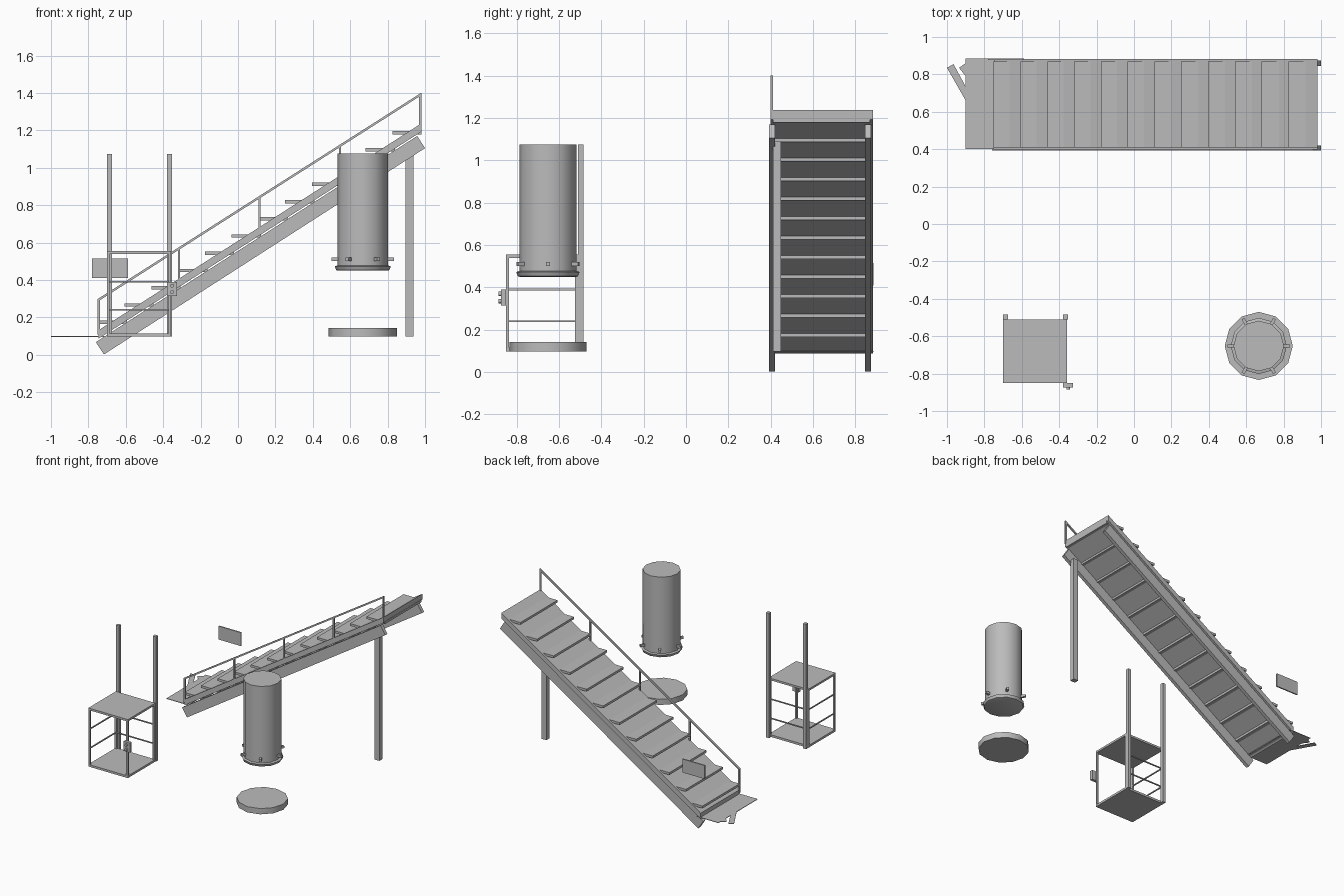
import bpy, bmesh, math
from mathutils import Matrix

if "Cube" in bpy.data.objects:
    bpy.data.objects.remove(bpy.data.objects["Cube"])

grey = bpy.data.materials.new("plain grey")
grey.diffuse_color = (0.5, 0.5, 0.5, 1)
grey.use_nodes = True
grey.node_tree.nodes["Principled BSDF"].inputs["Base Color"].default_value = grey.diffuse_color


def finish(name, bm, smooth=False):
    bmesh.ops.recalc_face_normals(bm, faces=bm.faces)
    me = bpy.data.meshes.new(name)
    bm.to_mesh(me)
    bm.free()
    me.materials.append(grey)
    ob = bpy.data.objects.new(name, me)
    bpy.context.collection.objects.link(ob)
    if smooth:
        bpy.ops.object.select_all(action='DESELECT')
        ob.select_set(True)
        bpy.context.view_layer.objects.active = ob
        bpy.ops.object.shade_smooth_by_angle(angle=math.radians(35))
    return ob


def box(name, x0, x1, y0, y1, z0, z1):
    bm = bmesh.new()
    bmesh.ops.create_cube(bm, size=1)
    for v in bm.verts:
        v.co = ((x0, x1)[v.co.x > 0], (y0, y1)[v.co.y > 0], (z0, z1)[v.co.z > 0])
    return finish(name, bm)


def extrude(name, pts, axis, a, b):
    """Extrude an outline along y (outline in x,z) or z (outline in x,y)."""
    bm = bmesh.new()
    place = (lambda p: (p[0], a, p[1])) if axis == 'y' else (lambda p: (p[0], p[1], a))
    f = bm.faces.new([bm.verts.new(place(p)) for p in pts])
    r = bmesh.ops.extrude_face_region(bm, geom=[f])
    vec = (0, b - a, 0) if axis == 'y' else (0, 0, b - a)
    bmesh.ops.translate(bm, vec=vec,
                        verts=[v for v in r['geom'] if isinstance(v, bmesh.types.BMVert)])
    return finish(name, bm)


def lathe(name, x, y, rings, n=12):
    """Stack of (radius, z) rings closed by flat caps."""
    bm = bmesh.new()
    loops = [[bm.verts.new((x + r * math.cos(i * math.tau / n),
                            y + r * math.sin(i * math.tau / n), z)) for i in range(n)]
             for r, z in rings]
    for lo, hi in zip(loops, loops[1:]):
        for i in range(n):
            j = (i + 1) % n
            bm.faces.new((lo[i], lo[j], hi[j], hi[i]))
    bm.faces.new(loops[0])
    bm.faces.new(loops[-1])
    return finish(name, bm, True)


# ---- staircase ----
SLOPE = 0.641
for side, y in (("front", 0.393), ("back", 0.846)):
    extrude(side + "_stringer",
            [(-0.717, 0.002), (1.0, 1.105), (0.958, 1.17), (-0.76, 0.068)], 'y', y, y + 0.027)
extrude("sloped_deck", [(-0.745, 0.087), (0.98, 1.193), (0.98, 1.237), (-0.745, 0.132)],
        'y', 0.4, 0.883)
for i in range(12):
    x, z = -0.75 + i * 0.1432, 0.165 + i * 0.0922
    box("tread_%d" % (i + 1), x, x + 0.157, 0.41, 0.868, z, z + 0.018)
box("support_pole", 0.895, 0.937, 0.41, 0.448, 0.098, 1.09)

# railing with five posts
extrude("handrail", [(-0.751, 0.284), (0.981, 1.388), (0.981, 1.402), (-0.751, 0.298)],
        'y', 0.399, 0.411)
for i in range(5):
    x = -0.745 + 0.43 * i
    rise = SLOPE * (x + 0.745)
    box("rail_post_%d" % (i + 1), x - 0.006, x + 0.006, 0.399, 0.411,
        0.11 + rise, 0.29 + rise)

# broken landing plate at the foot
extrude("landing_plate",
        [(-0.71, 0.4), (-0.9, 0.4), (-0.9, 0.66), (-1.0, 0.835), (-0.965, 0.855),
         (-0.9, 0.735), (-0.9, 0.79), (-0.935, 0.835), (-0.9, 0.86), (-0.9, 0.885),
         (-0.71, 0.885)], 'z', 0.096, 0.1)
box("sign_panel", -0.78, -0.588, 0.876, 0.886, 0.41, 0.515)

# ---- lift cage ----
X0, X1, Y0, Y1 = -0.7, -0.358, -0.85, -0.51
box("cage_floor", X0, X1, Y0, Y1, 0.098, 0.115)
box("cage_roof", X0, X1, Y0, Y1, 0.54, 0.556)
for side, x in (("left", X0), ("right", X1 - 0.022)):
    box(side + "_guide_post", x, x + 0.026, Y1, Y1 + 0.026, 0.098, 1.075)
for side, x in (("left", X0), ("right", X1 - 0.014)):
    for end, y in (("front", Y0), ("back", Y1 - 0.014)):
        box("%s_%s_cage_post" % (side, end), x, x + 0.014, y, y + 0.014, 0.11, 0.545)
for z in (0.236, 0.386):
    box("side_rail", X0 + 0.003, X0 + 0.011, Y0, Y1, z, z + 0.008)
    box("back_rail", X0, X1, Y1 - 0.011, Y1 - 0.003, z, z + 0.008)

# control box with two round buttons
box("control_box", -0.379, -0.325, -0.873, -0.85, 0.315, 0.39)
for z in (0.335, 0.37):
    bm = bmesh.new()
    bmesh.ops.create_cone(bm, cap_ends=True, segments=12, radius1=0.01, radius2=0.01, depth=0.014,
                          matrix=Matrix.Translation((-0.352, -0.879, z))
                          @ Matrix.Rotation(math.pi / 2, 4, 'X'))
    finish("button", bm)

# ---- hanging drum and its round base ----
CX, CY = 0.667, -0.652
lathe("round_base", CX, CY, [(0.182, 0.098), (0.182, 0.143)])
lathe("drum", CX, CY, [(0.135, 0.46), (0.135, 1.076)])
lathe("drum_lip", CX, CY, [(0.134, 0.45), (0.142, 0.453), (0.15, 0.473), (0.135, 0.478)])
for i in range(6):
    bm = bmesh.new()
    bmesh.ops.create_cube(bm, size=1)
    m = (Matrix.Translation((CX, CY, 0.511)) @ Matrix.Rotation(i * math.pi / 3, 4, 'Z')
         @ Matrix.Translation((0.148, 0, 0)) @ Matrix.Diagonal((0.04, 0.017, 0.018, 1)))
    bmesh.ops.transform(bm, matrix=m, verts=bm.verts)
    finish("drum_lug_%d" % (i + 1), bm)
